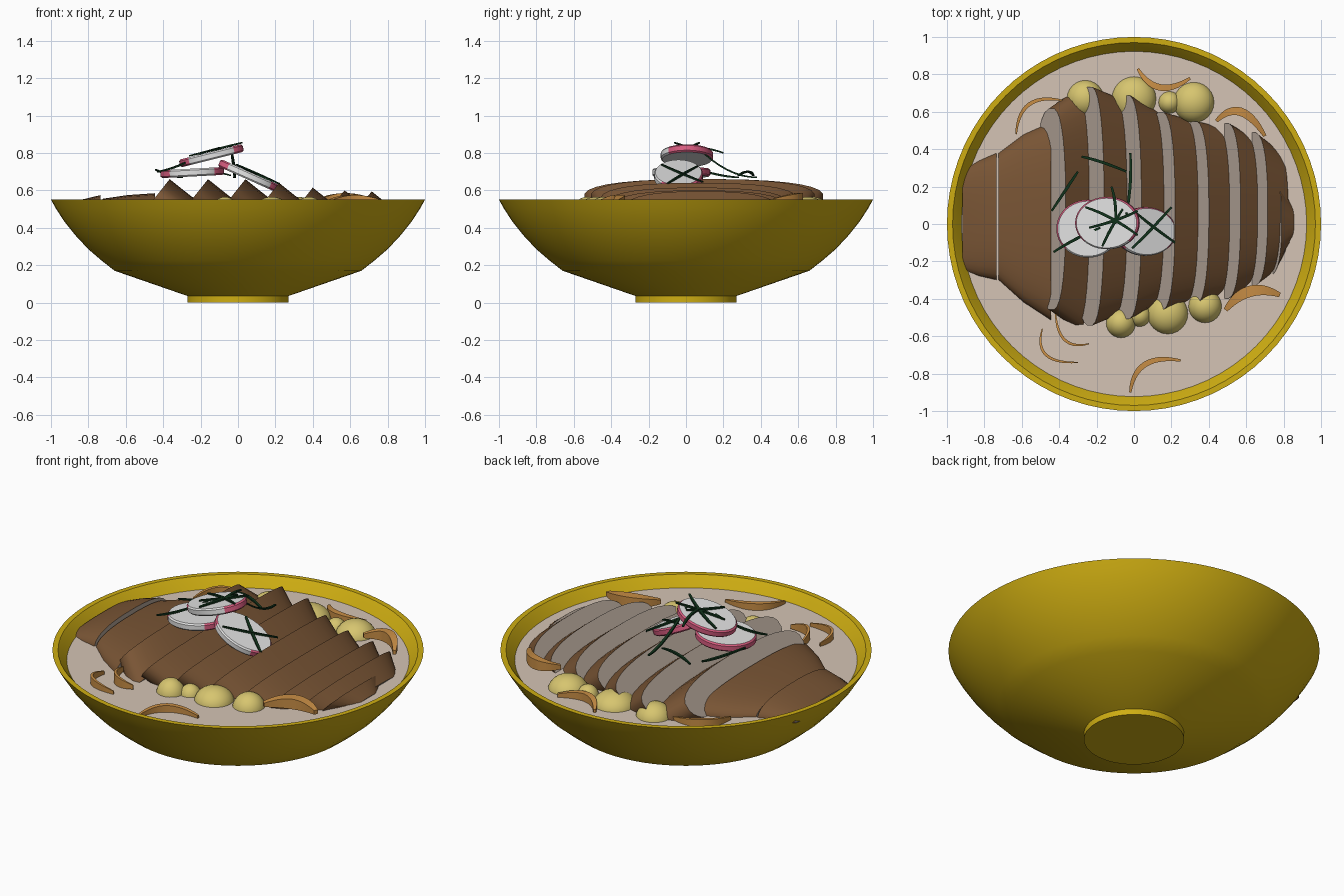
import bpy, bmesh, math
from mathutils import Vector, Matrix

if "Cube" in bpy.data.objects:
    bpy.data.objects.remove(bpy.data.objects["Cube"])

def mat(name, *c):
    m = bpy.data.materials.new(name)
    m.diffuse_color = (*c, 1)
    m.use_nodes = True
    m.node_tree.nodes["Principled BSDF"].inputs["Base Color"].default_value = m.diffuse_color
    return m

YELLOW = mat("mustard_glaze", .62, .42, .006)
BROTH = mat("broth", .66, .55, .46)
CRUST = mat("roast_brown", .19, .09, .035)
CUT = mat("cut_meat", .46, .38, .32)
POTATO = mat("potato_yellow", .68, .56, .16)
ONION = mat("onion_orange", .58, .27, .06)
WHITE = mat("radish_white", .76, .76, .76)
PINK = mat("radish_pink", .70, .11, .22)
GREEN = mat("herb_green", .005, .03, .01)

def finish(bm, name, mats, angle=35):
    bmesh.ops.recalc_face_normals(bm, faces=bm.faces)
    me = bpy.data.meshes.new(name)
    bm.to_mesh(me)
    bm.free()
    for m in mats:
        me.materials.append(m)
    o = bpy.data.objects.new(name, me)
    bpy.context.collection.objects.link(o)
    bpy.ops.object.select_all(action='DESELECT')
    o.select_set(True)
    bpy.context.view_layer.objects.active = o
    bpy.ops.object.shade_smooth_by_angle(angle=math.radians(angle))
    return o

def loft(name, rings, mats, cap_mat=0, rule=None, angle=35):
    """Skin closed rings of equal length and cap both ends."""
    bm = bmesh.new()
    vs = [[bm.verts.new(p) for p in r] for r in rings]
    n = len(vs[0])
    for a, b in zip(vs, vs[1:]):
        for i in range(n):
            j = (i + 1) % n
            f = bm.faces.new((a[i], a[j], b[j], b[i]))
            if rule:
                f.material_index = rule(i / n)
    for r in (vs[0], vs[-1]):
        bm.faces.new(r).material_index = cap_mat
    return finish(bm, name, mats, angle)

def circle(r, z, n=72):
    return [Vector((r * math.cos(2 * math.pi * i / n), r * math.sin(2 * math.pi * i / n), z))
            for i in range(n)]

# Bowl: foot, flared wall, lip, inner wall
profile = [(.27, 0), (.27, .035), (.66, .17), (.73, .225), (.80, .285), (.87, .36),
           (.93, .435), (.975, .505), (1.0, .55), (.97, .55), (.945, .52), (.92, .485),
           (.84, .38), (.66, .22), (.3, .1)]
loft("bowl", [circle(r, z) for r, z in profile], [YELLOW], angle=25)
loft("broth", [circle(.90, .46), circle(.923, .49)], [BROTH])

# Meat slices: leaning rounded slabs, light cut faces and brown edges
UP, THICK = Vector((.62, 0, .78)), Vector((.78, 0, -.62))

def rounded(top, half, cy, h, low, up, n=32, e=2 / 2.5):
    pts = []
    c = Vector(top) - up * h
    for i in range(n):
        a = 2 * math.pi * (i + .5) / n
        s, t = math.cos(a), math.sin(a)
        y = math.copysign(abs(s) ** e, s) * half
        k = math.copysign(abs(t) ** e, t) * (h if t > 0 else low)
        pts.append(c + up * k + Vector((0, cy + y, 0)))
    return pts

# peak x, peak z, centre y, half length front, half length back, thickness
slices = [(-.365, .66, .08, .54, .64, .18), (-.16, .66, .095, .64, .58, .18),
          (.04, .66, .09, .60, .52, .18), (.22, .64, .07, .53, .49, .17),
          (.40, .615, .06, .49, .46, .16), (.57, .60, .07, .47, .40, .15),
          (.715, .595, .08, .41, .32, .14), (.79, .55, .01, .29, .13, .085)]
for k, (x, z, cy, f, b, t) in enumerate(slices):
    r0 = rounded((x, 0, z), f, cy, .12, .15, UP)
    r1 = [p + THICK * t for p in rounded((x, 0, z), b, cy, .12, .13, UP)]
    loft(f"meat_slice_{k + 1}", [r0, r1], [CRUST, CUT], 1)

# Two low end pieces of the roast
Z = Vector((0, 0, 1))
for name, secs in (("roast_end_tip", [(-.918, .515, .27, .02), (-.83, .552, .31, .03), (-.735, .575, .34, .04)]),
                   ("roast_end_block", [(-.725, .555, .34, .04), (-.59, .575, .45, .03), (-.445, .585, .53, .015)])):
    loft(name, [rounded((x, 0, z), hw, cy, z - .475, .015, Z) for x, z, hw, cy in secs],
         [CRUST, CUT], 1)

# Potato balls half sunk in the broth
for k, (x, y, r) in enumerate([(-.26, .67, .10), (0, .67, .12), (.19, .65, .06), (.32, .65, .11),
                               (-.07, -.53, .08), (.03, -.49, .06), (.18, -.48, .11), (.38, -.44, .09)]):
    bm = bmesh.new()
    bmesh.ops.create_uvsphere(bm, u_segments=24, v_segments=14, radius=r)
    bmesh.ops.scale(bm, vec=(1, 1, .09 / max(r, .08)), verts=bm.verts)
    bmesh.ops.translate(bm, vec=(x, y, .475), verts=bm.verts)
    finish(bm, f"potato_{k + 1}", [POTATO], 60)

def ribbon(name, path, w, h, m, taper):
    """Sweep an upright rectangle along a path, narrowing to the ends."""
    rings = []
    for i, p in enumerate(path):
        d = path[min(i + 1, len(path) - 1)] - path[max(i - 1, 0)]
        side = Vector((-d.y, d.x, 0)).normalized()
        s = 1 - taper * abs(2 * i / (len(path) - 1) - 1) ** 2
        a, b = side * w * s / 2, Vector((0, 0, h * s / 2))
        rings.append([p - a - b, p + a - b, p + a + b, p - a + b])
    return loft(name, rings, [m])

def arc(a, m, b, n=14):
    """Curve through three points."""
    c = 2 * m - (a + b) / 2
    return [a * (1 - t) ** 2 + c * 2 * t * (1 - t) + b * t * t for t in (i / n for i in range(n + 1))]

# Fried onion curls: three xy points, width, height, centre z
onions = [(-.63, .48, -.56, .64, -.38, .66, .02, .05, .51), (.02, .83, .14, .73, .30, .78, .035, .05, .51),
          (.44, .55, .57, .60, .70, .47, .045, .06, .555), (.49, -.46, .62, -.36, .78, -.38, .06, .06, .545),
          (-.02, -.90, .06, -.75, .25, -.73, .03, .04, .51), (-.42, -.47, -.37, -.62, -.24, -.64, .015, .06, .52),
          (-.49, -.56, -.47, -.70, -.30, -.74, .015, .05, .51)]
for k, (ax, ay, mx, my, bx, by, w, h, z) in enumerate(onions):
    ribbon(f"onion_curl_{k + 1}", arc(Vector((ax, ay, z - .01)), Vector((mx, my, z)), Vector((bx, by, z - .01))),
           w, h, ONION, .6)

# Radish slices: white discs, skin pink except where trimmed at the front
def skin(u):
    return 0 if math.sin(2 * math.pi * (u + .0104)) < -.68 else 1

for k, (x, y, z, rx, ry, tilt) in enumerate([(-.245, -.025, .695, .17, .155, -3),
                                             (-.142, .005, .785, .175, .14, -14),
                                             (.06, -.04, .677, .175, .13, 24)]):
    M = (Matrix.Translation((x, y, z)) @ Matrix.Rotation(math.radians(tilt), 4, 'Y')
         @ Matrix.Diagonal((rx, ry, 1, 1)))
    rings = [[M @ p for p in circle(r, h, 48)]
             for r, h in ((.95, -.021), (1, -.013), (1, .013), (.95, .021))]
    loft(f"radish_slice_{k + 1}", rings, [WHITE, PINK], 0, skin)

# Herb shreds scattered over the top
def top2(x): return .814 + (x + .142) * .25
def top3(x): return .707 - (x - .06) * .445

herbs = [((-.44, .07, .71), (-.36, .19, .68), (-.30, .28, .67)),
         ((-.28, .36, .68), (-.17, .33, .70), (-.04, .28, .68)),
         ((-.02, .38, .67), (-.02, .22, .71), (-.04, .05, top2(-.04))),
         ((-.43, -.15, .70), (-.31, -.08, .735), (-.18, -.02, top2(-.18))),
         ((-.26, .09, top2(-.26)), (-.12, .03, top2(-.12)), (.02, -.06, top2(.02))),
         ((-.17, -.12, top2(-.17)), (-.12, -.02, top2(-.12)), (-.06, .08, top2(-.06))),
         ((-.12, .20, .80), (-.10, .10, top2(-.10)), (-.10, .0, top2(-.10))),
         ((-.24, -.02, top2(-.24)), (-.10, .02, top2(-.10)), (.02, .07, top2(.02))),
         ((-.01, -.13, top3(-.01)), (.09, -.03, top3(.09)), (.20, .09, top3(.20))),
         ((.01, .06, top3(.01)), (.11, -.02, top3(.11)), (.22, -.10, top3(.22)))]
for k, pts in enumerate(herbs):
    ribbon(f"herb_shred_{k + 1}", arc(*map(Vector, pts), n=8), .016, .01, GREEN, .3)
